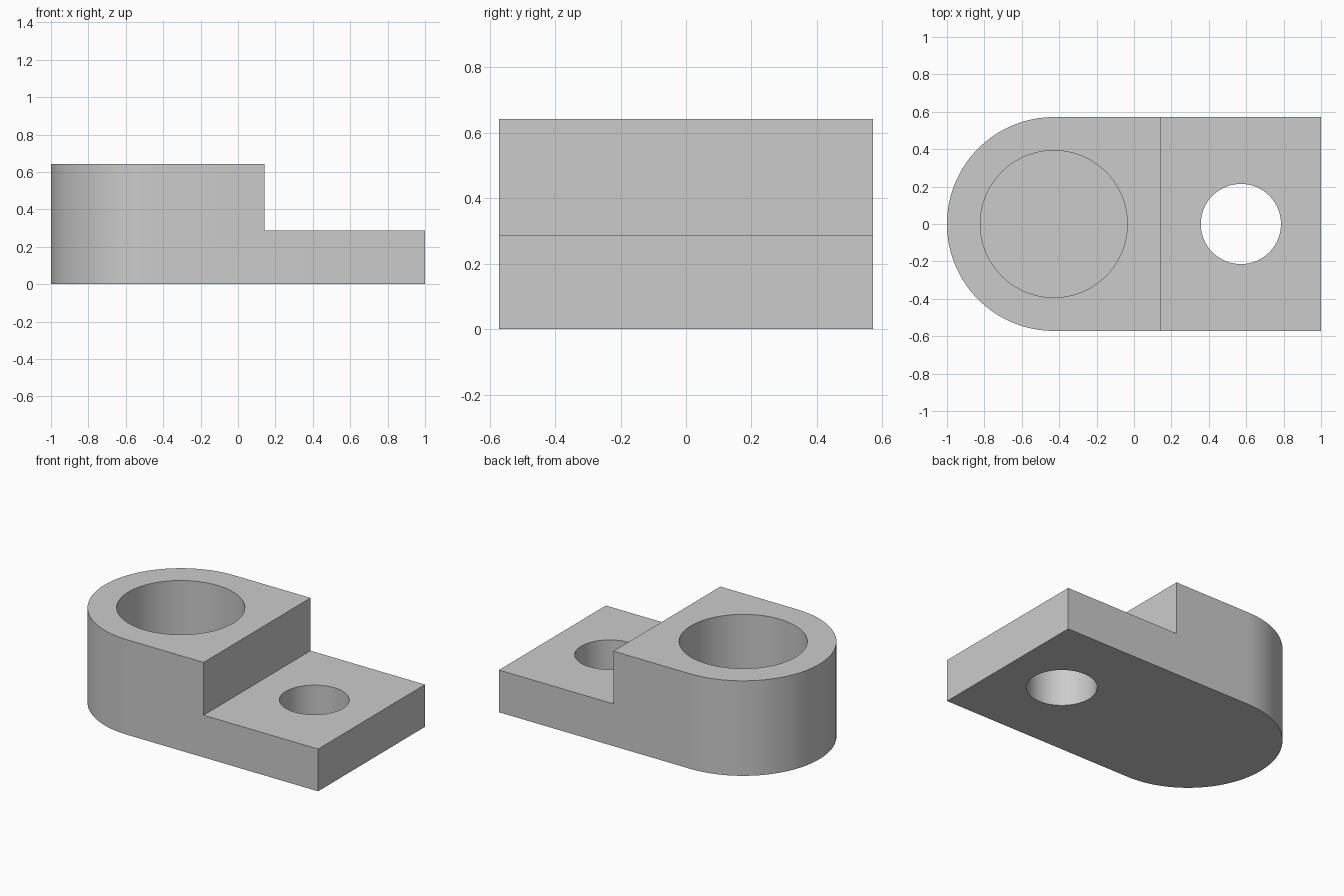
import bpy
import bmesh
from math import pi, sin, cos, radians
from mathutils import Vector

cube = bpy.data.objects.get("Cube")
if cube:
    bpy.data.objects.remove(cube, do_unlink=True)

# Main dimensions, in units of one fourteenth
U = 1 / 14
RADIUS = 8 * U
HEIGHT = 9 * U
FLANGE_TOP = 4 * U
STEP_X = 2 * U
BOSS_X = -6 * U
BORE_FLOOR = 2 * U
ARC_STEPS = 64

grey = bpy.data.materials.new("plain grey")
grey.use_nodes = True
colour = (0.6, 0.6, 0.6, 1)
grey.diffuse_color = colour
grey.node_tree.nodes["Principled BSDF"].inputs["Base Color"].default_value = colour


def prism(name, outline, bottom, top):
    """Extrude a counter-clockwise outline from bottom to top."""
    bm = bmesh.new()
    face = bm.faces.new([bm.verts.new((x, y, bottom)) for x, y in outline])
    grown = bmesh.ops.extrude_face_region(bm, geom=[face])["geom"]
    verts = [v for v in grown if isinstance(v, bmesh.types.BMVert)]
    bmesh.ops.translate(bm, verts=verts, vec=Vector((0, 0, top - bottom)))
    bmesh.ops.recalc_face_normals(bm, faces=bm.faces)
    mesh = bpy.data.meshes.new(name)
    bm.to_mesh(mesh)
    bm.free()
    mesh.materials.append(grey)
    obj = bpy.data.objects.new(name, mesh)
    bpy.context.collection.objects.link(obj)
    return obj


def arc(x, radius, start, end, steps):
    angles = [start + (end - start) * i / steps for i in range(steps + 1)]
    return [(x + radius * cos(a), radius * sin(a)) for a in angles]


def cut(target, cutter):
    """Subtract the cutter, then discard it."""
    cutter.hide_render = True
    mod = target.modifiers.new("cut", "BOOLEAN")
    mod.operation = "DIFFERENCE"
    mod.solver = "EXACT"
    mod.object = cutter
    bpy.context.view_layer.objects.active = target
    bpy.ops.object.modifier_apply(modifier=mod.name)
    bpy.data.objects.remove(cutter, do_unlink=True)


# Body with one rounded end
outline = arc(BOSS_X, RADIUS, pi / 2, 3 * pi / 2, ARC_STEPS)
outline += [(1, -RADIUS), (1, RADIUS)]
body = prism("bracket_body", outline, 0, HEIGHT)

# Step down to the flange
step = [(STEP_X, -1), (2, -1), (2, 1), (STEP_X, 1)]
cut(body, prism("step_cutter", step, FLANGE_TOP, 1))

# Blind bore in the boss and through hole in the flange
for name, x, radius, floor in (
    ("bore_cutter", BOSS_X, 5.5 * U, BORE_FLOOR),
    ("hole_cutter", 8 * U, 3 * U, -1),
):
    circle = arc(x, radius, 0, 2 * pi, 2 * ARC_STEPS)[:-1]
    cut(body, prism(name, circle, floor, 1))

# Smooth walls with crisp edges
bpy.ops.object.select_all(action="DESELECT")
body.select_set(True)
bpy.context.view_layer.objects.active = body
bpy.ops.object.shade_smooth_by_angle(angle=radians(30))
